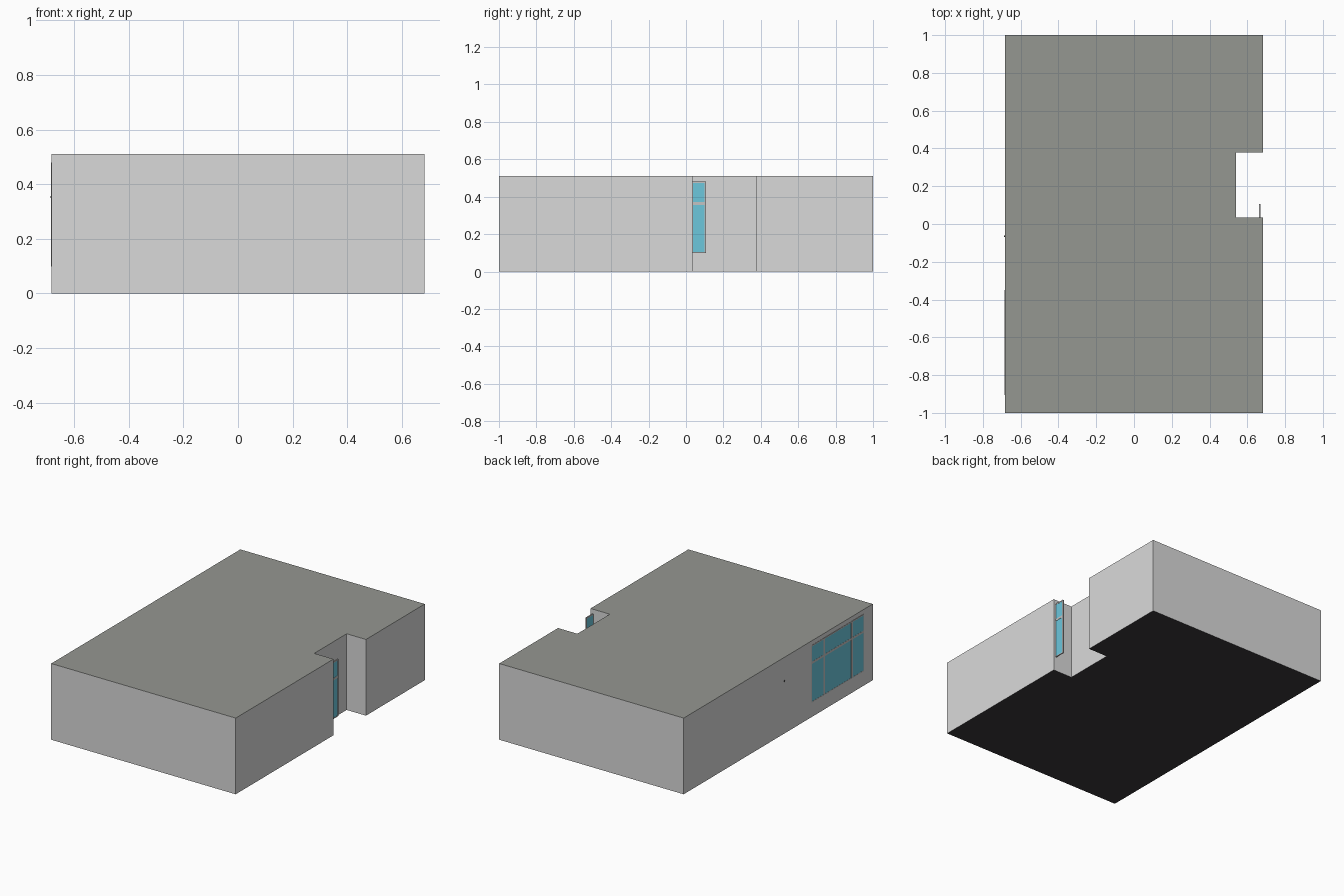
import bpy, bmesh

if "Cube" in bpy.data.objects:
    bpy.data.objects.remove(bpy.data.objects["Cube"])


def material(name, rgb):
    m = bpy.data.materials.new(name)
    m.diffuse_color = (*rgb, 1.0)
    m.use_nodes = True
    m.node_tree.nodes["Principled BSDF"].inputs["Base Color"].default_value = m.diffuse_color
    return m


WALL = material("wall_light_grey", (0.70, 0.70, 0.70))
ROOF = material("roof_grey", (0.30, 0.31, 0.285))
FLOOR = material("floor_black", (0.045, 0.04, 0.045))
GLASS = material("glass_teal", (0.15, 0.57, 0.72))
FRAME = material("frame_grey", (0.55, 0.55, 0.55))
DARK = material("dark_metal", (0.05, 0.05, 0.05))


def finish(name, bm, mats):
    bmesh.ops.recalc_face_normals(bm, faces=bm.faces)
    mesh = bpy.data.meshes.new(name)
    bm.to_mesh(mesh)
    bm.free()
    for m in mats:
        mesh.materials.append(m)
    ob = bpy.data.objects.new(name, mesh)
    bpy.context.collection.objects.link(ob)
    return ob


def box(name, x, y, z, mat):
    bm = bmesh.new()
    bmesh.ops.create_cube(bm, size=1)
    for v in bm.verts:
        for i, (a, b) in enumerate((x, y, z)):
            v.co[i] = a if v.co[i] < 0 else b
    return finish(name, bm, [mat])


# Building block: notched plan extruded to full height
H = 0.51
plan = [(-0.683, -1), (0.683, -1), (0.683, 0.035), (0.54, 0.035),
        (0.54, 0.378), (0.683, 0.378), (0.683, 1), (-0.683, 1)]
bm = bmesh.new()
base = bm.faces.new([bm.verts.new((x, y, 0)) for x, y in plan])
ext = bmesh.ops.extrude_face_region(bm, geom=[base], use_keep_orig=True)
for v in ext["geom"]:
    if isinstance(v, bmesh.types.BMVert):
        v.co.z = H
bmesh.ops.recalc_face_normals(bm, faces=bm.faces)
bm.normal_update()
for f in bm.faces:
    f.material_index = 1 if f.normal.z > 0.5 else 2 if f.normal.z < -0.5 else 0
finish("building_block", bm, [WALL, ROOF, FLOOR])


# Window: glass sheet with frame bars standing just proud of it on both sides
def window(name, x0, x1, ys, zs, lip):
    """ys, zs: (start, end) ranges of each frame bar."""
    y = (ys[0][0], ys[-1][1])
    z = (zs[0][0], zs[-1][1])
    box(name + "_glass", (x0 + lip, x1 - lip),
        (y[0] + 0.002, y[1] - 0.002), (z[0] + 0.002, z[1] - 0.002), GLASS)
    for i, r in enumerate(ys):
        box(f"{name}_upright_{i}", (x0, x1), r, z, FRAME)
    for i, r in enumerate(zs):
        box(f"{name}_rail_{i}", (x0 + 0.0004, x1 - 0.0004), y, r, FRAME)


rails = [(0.098, 0.104), (0.356, 0.371), (0.472, 0.48)]
window("left_window", -0.6855, -0.678,
       [(-0.905, -0.899), (-0.785, -0.77), (-0.49, -0.475), (-0.356, -0.35)],
       rails, 0.0012)
window("notch_window", 0.662, 0.67, [(0.03, 0.037), (0.1, 0.107)], rails, 0.002)

# Small fitting on the left wall
box("wall_fitting", (-0.687, -0.68), (-0.068, -0.06), (0.349, 0.357), DARK)
